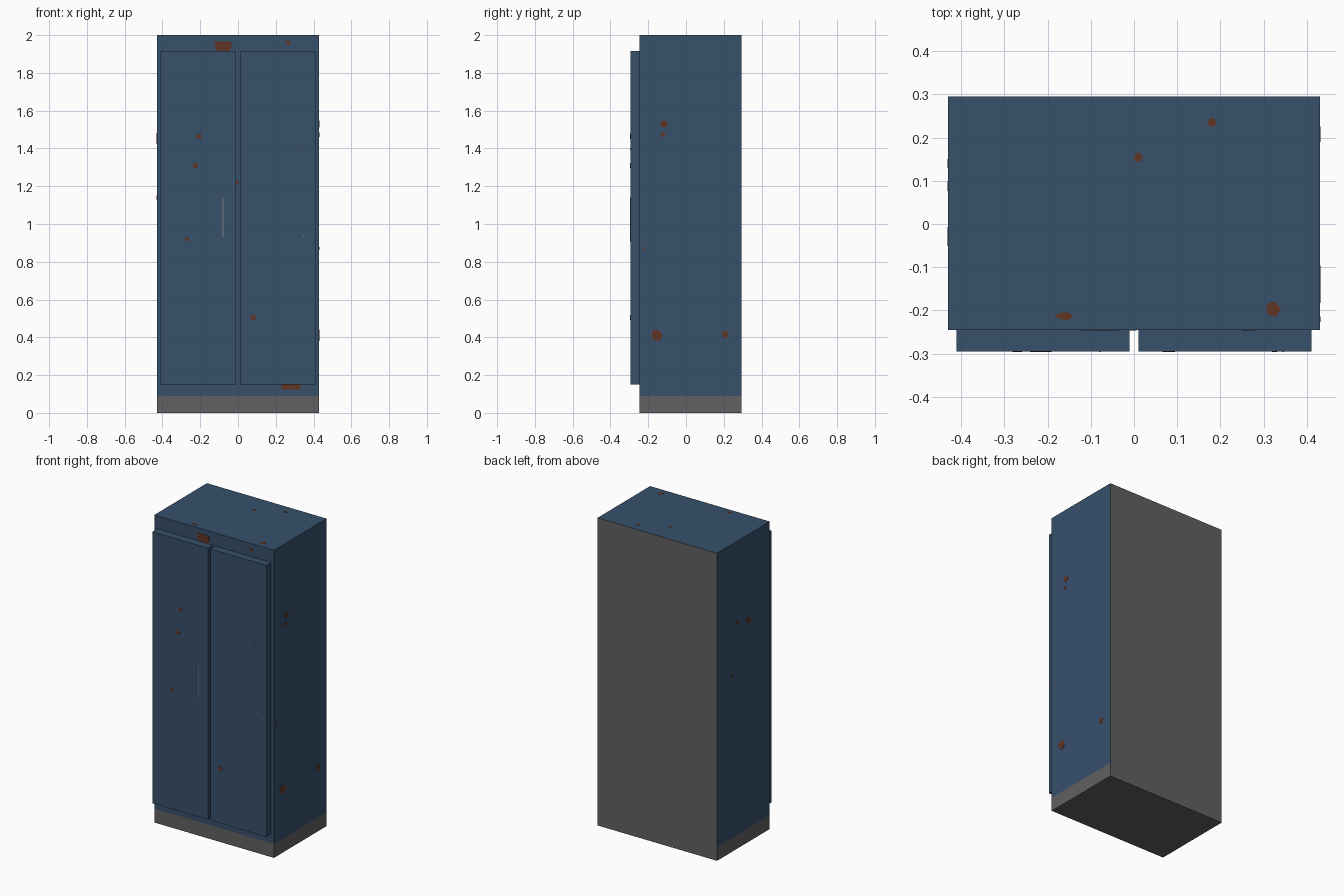
import bpy, bmesh, math, random
from mathutils import Vector

if "Cube" in bpy.data.objects:
    bpy.data.objects.remove(bpy.data.objects["Cube"])

random.seed(4)


def material(name, rgb):
    m = bpy.data.materials.new(name)
    m.diffuse_color = (*rgb, 1)
    m.use_nodes = True
    m.node_tree.nodes["Principled BSDF"].inputs["Base Color"].default_value = m.diffuse_color
    return m


BLUE = material("worn blue paint", (0.038, 0.082, 0.148))
GREY = material("bare grey metal", (0.120, 0.120, 0.122))
RUST = material("rust brown", (0.115, 0.036, 0.017))
PALE = material("scratch grey", (0.20, 0.22, 0.24))


def finish(name, bm, mats):
    me = bpy.data.meshes.new(name)
    bm.to_mesh(me)
    bm.free()
    for m in mats:
        me.materials.append(m)
    ob = bpy.data.objects.new(name, me)
    bpy.context.collection.objects.link(ob)
    return ob


def box(lo, hi):
    bm = bmesh.new()
    bmesh.ops.create_cube(bm, size=1)
    for v in bm.verts:
        v.co = [l + (c + 0.5) * (h - l) for c, l, h in zip(v.co, lo, hi)]
    return bm


# Cabinet body: blue, with a bare grey base band, back and underside
bm = box((-0.43, -0.245, 0), (0.43, 0.295, 2))
bmesh.ops.bisect_plane(bm, geom=bm.verts[:] + bm.edges[:] + bm.faces[:],
                       plane_co=(0, 0, 0.09), plane_no=(0, 0, 1))
bm.normal_update()
for f in bm.faces:
    if f.normal.y > 0.5 or f.calc_center_median().z < 0.09:
        f.material_index = 1
finish("cabinet_body", bm, [BLUE, GREY])

# Pair of doors
for name, x in (("left_door", -0.41), ("right_door", 0.01)):
    finish(name, box((x, -0.295, 0.15), (x + 0.4, -0.245, 1.915)), [BLUE])


# Thin surface marks: each side gives a point from its two in-plane numbers
SIDES = {
    "body_front": lambda a, b, d: (a, -0.245 - d, b),
    "door_front": lambda a, b, d: (a, -0.295 - d, b),
    "right_side": lambda a, b, d: (0.43 + d, a, b),
    "left_side": lambda a, b, d: (-0.43 - d, a, b),
    "top": lambda a, b, d: (a, b, 2 + d),
}


def plate(bm, side, outline):
    rings = [[bm.verts.new(SIDES[side](a, b, d)) for a, b in outline] for d in (0, 0.0015)]
    bm.faces.new(rings[0])
    bm.faces.new(rings[1])
    n = len(outline)
    for i in range(n):
        j = (i + 1) % n
        bm.faces.new((rings[0][i], rings[0][j], rings[1][j], rings[1][i]))


def blotch(a, b, ra, rb, n=10):
    pts = []
    for i in range(n):
        t, k = 2 * math.pi * i / n, random.uniform(0.88, 1.1)
        pts.append((a + ra * k * math.cos(t), b + rb * k * math.sin(t)))
    return pts


def rect(a0, b0, a1, b1):
    return [(a0, b0), (a1, b0), (a1, b1), (a0, b1)]


# Rust spots: centre and half sizes on each side
SPOTS = {
    "door_front": [(-0.205, 1.465, .015, .014), (-0.225, 1.31, .014, .014),
                   (-0.27, 0.92, .012, .012), (0.08, 0.505, .015, .014),
                   (0.325, 1.395, .006, .004)],
    "body_front": [(-0.005, 1.22, .012, .012), (0.265, 1.96, .017, .009)],
    "right_side": [(-0.115, 1.53, .02, .019), (-0.122, 1.472, .013, .011),
                   (-0.155, 0.41, .031, .030), (0.207, 0.415, .02, .02),
                   (-0.22, 0.87, .007, .007)],
    "left_side": [(-0.027, 1.443, .022, .022), (0.087, 1.47, .012, .012),
                  (0.139, 1.14, .010, .010)],
    "top": [(0.18, 0.235, .01, .01), (0.01, 0.154, .01, .01),
            (-0.16, -0.213, .02, .009), (0.322, -0.197, .016, .017)],
}
for side, spots in SPOTS.items():
    bm = bmesh.new()
    for s in spots:
        plate(bm, side, blotch(*s))
    if side == "body_front":
        # Larger patches above and below the doors
        plate(bm, side, [(-0.122, 1.966), (-0.122, 1.938), (-0.108, 1.916),
                         (-0.045, 1.916), (-0.035, 1.935), (-0.035, 1.966)])
        plate(bm, side, rect(0.23, 0.124, 0.33, 0.15))
    bmesh.ops.recalc_face_normals(bm, faces=bm.faces)
    finish(side + "_rust", bm, [RUST])

# Fine scratches on the doors
bm = bmesh.new()
plate(bm, "door_front", rect(-0.081, 0.93, -0.078, 1.14))
plate(bm, "door_front", rect(0.343, 0.93, 0.347, 0.945))
bmesh.ops.recalc_face_normals(bm, faces=bm.faces)
finish("door_scratches", bm, [PALE])
